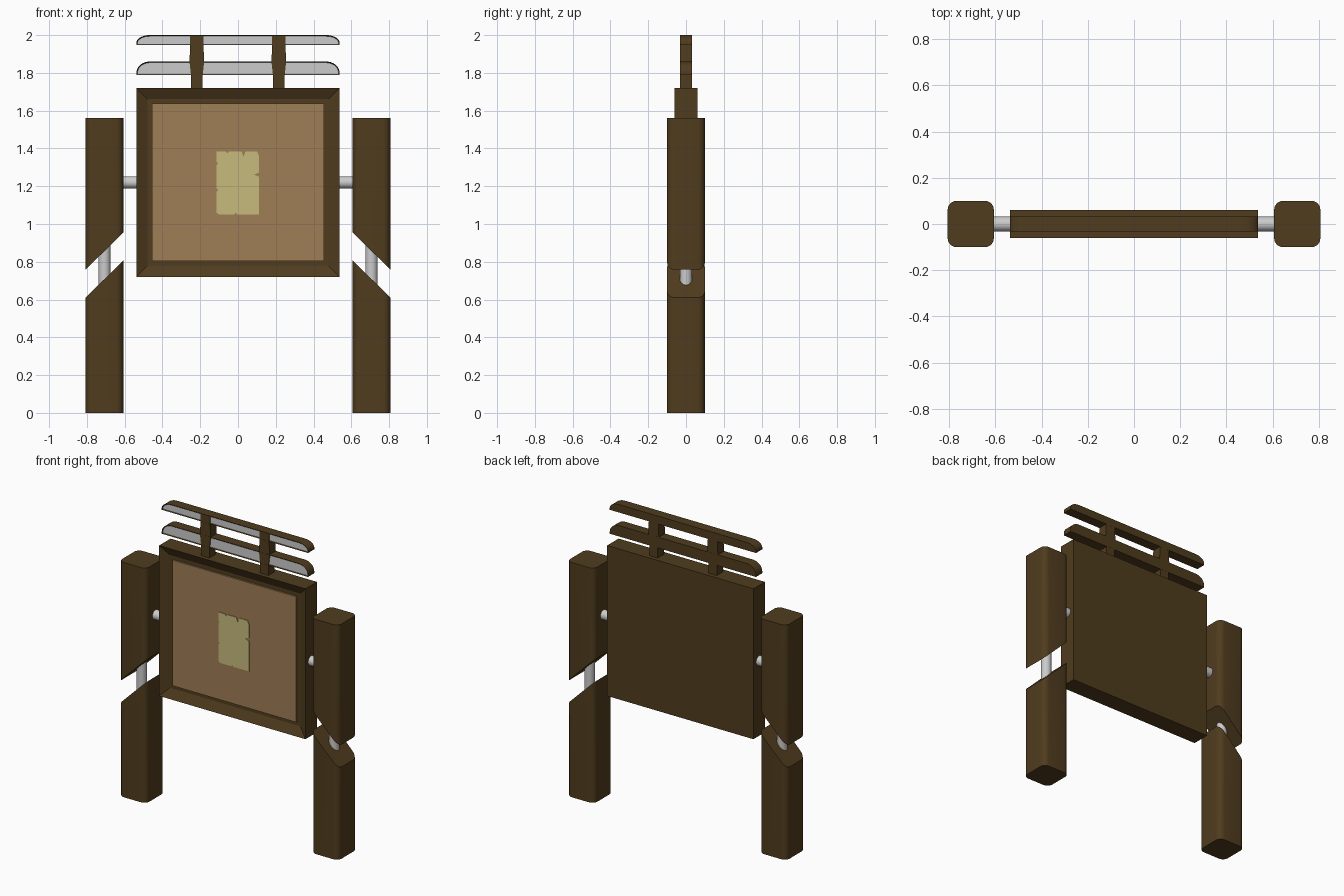
import bpy, bmesh, math
from mathutils import Matrix

if "Cube" in bpy.data.objects:
    bpy.data.objects.remove(bpy.data.objects["Cube"])


def material(name, rgb):
    m = bpy.data.materials.new(name)
    m.diffuse_color = (*rgb, 1)
    m.use_nodes = True
    m.node_tree.nodes["Principled BSDF"].inputs["Base Color"].default_value = m.diffuse_color
    return m


WOOD = material("dark_wood", (0.08, 0.045, 0.013))
BOARD = material("board_tan", (0.35, 0.21, 0.095))
PAPER = material("old_paper", (0.57, 0.50, 0.20))
GREY = material("plain_grey", (0.8, 0.8, 0.8))


def finish(bm, name, *mats, smooth=False):
    bmesh.ops.recalc_face_normals(bm, faces=bm.faces)
    me = bpy.data.meshes.new(name)
    bm.to_mesh(me)
    bm.free()
    ob = bpy.data.objects.new(name, me)
    bpy.context.collection.objects.link(ob)
    for m in mats:
        me.materials.append(m)
    if smooth:
        bpy.ops.object.select_all(action='DESELECT')
        ob.select_set(True)
        bpy.context.view_layer.objects.active = ob
        bpy.ops.object.shade_smooth_by_angle(angle=math.radians(35))
    return ob


def loft(bm, a, b):
    """Closed solid between two matching loops; returns the first cap."""
    va, vb = [bm.verts.new(p) for p in a], [bm.verts.new(p) for p in b]
    n = len(va)
    for i in range(n):
        j = (i + 1) % n
        bm.faces.new((va[i], va[j], vb[j], vb[i]))
    bm.faces.new(vb)
    cap = bm.faces.new(va)
    bmesh.ops.recalc_face_normals(bm, faces=bm.faces)
    return cap


def slab(bm, outline, y0, y1):
    """Extrude an x-z outline from front y0 to back y1; returns front face."""
    return loft(bm, [(x, y0, z) for x, z in outline], [(x, y1, z) for x, z in outline])


def rect(x, z0, z1):
    return [(-x, z0), (x, z0), (x, z1), (-x, z1)]


# Posts: rounded square section, slanted cut across the gap
def post(name, side, z_bottom, z_top):
    h, r, cx, pts = 0.1, 0.038, 0.707, []
    for k, (sx, sy) in enumerate([(1, 1), (-1, 1), (-1, -1), (1, -1)]):
        for i in range(7):
            t = math.pi / 2 * (k + i / 6)
            pts.append((cx + sx * (h - r) + r * math.cos(t), sy * (h - r) + r * math.sin(t)))
    bm = bmesh.new()
    loft(bm, [(side * x, y, z_bottom(x)) for x, y in pts],
         [(side * x, y, z_top(x)) for x, y in pts])
    finish(bm, name, WOOD, smooth=True)


def rod(name, centre, length, rot):
    bm = bmesh.new()
    bmesh.ops.create_cone(bm, cap_ends=True, segments=24, radius1=0.032, radius2=0.032,
                          depth=length, matrix=Matrix.Translation(centre) @ rot)
    finish(bm, name, smooth=True)


for label, s in (("left", -1), ("right", 1)):
    post(label + "_lower_post", s, lambda x: 0, lambda x: 0.807 - 0.985 * (x - 0.607))
    post(label + "_upper_post", s, lambda x: 0.955 - 0.985 * (x - 0.607), lambda x: 1.56)
    rod(label + "_post_rod", (s * 0.707, 0, 0.78), 0.36, Matrix())
    rod(label + "_frame_rod", (s * 0.575, 0, 1.22), 0.12, Matrix.Rotation(math.pi / 2, 4, 'Y'))

# Frame with recessed front
bm = bmesh.new()
front = slab(bm, rect(0.538, 0.72, 1.72), -0.06, 0.06)
bmesh.ops.inset_region(bm, faces=[front], thickness=0.083)
bmesh.ops.translate(bm, verts=front.verts, vec=(0, 0.03, 0))
finish(bm, "frame", WOOD)

# Notice board panel
bm = bmesh.new()
slab(bm, rect(0.455, 0.803, 1.637), -0.04, -0.029)
finish(bm, "board_panel", BOARD)

# Torn paper sheet
outline = [(-0.114, 1.06), (-0.10, 1.05), (-0.02, 1.05), (-0.012, 1.062), (-0.004, 1.05),
           (0.111, 1.05), (0.111, 1.25), (0.085, 1.262), (0.111, 1.272), (0.111, 1.36),
           (0.10, 1.385), (0.04, 1.385), (0.03, 1.355), (0.018, 1.385), (-0.045, 1.385),
           (-0.055, 1.375), (-0.065, 1.385), (-0.114, 1.385), (-0.114, 1.33),
           (-0.106, 1.32), (-0.114, 1.31), (-0.114, 1.19), (-0.104, 1.18), (-0.114, 1.17)]
bm = bmesh.new()
slab(bm, outline, -0.044, -0.039)
finish(bm, "paper_sheet", PAPER)

# Top rails with rounded upper corners and grey inset fronts
for label, z0, z1 in (("lower", 1.788, 1.86), ("upper", 1.947, 2.0)):
    rx, rz = 0.07, z1 - z0 - 0.012
    arc = [(0.538 - rx + rx * math.cos(t), z1 - rz + rz * math.sin(t))
           for t in (math.pi / 2 * i / 8 for i in range(9))]
    bm = bmesh.new()
    front = slab(bm, [(-0.538, z0), (0.538, z0)] + arc + [(-x, z) for x, z in reversed(arc)],
                 -0.033, 0.033)
    bmesh.ops.inset_region(bm, faces=[front], thickness=0.006)
    bmesh.ops.translate(bm, verts=front.verts, vec=(0, 0.006, 0))
    front.material_index = 1
    finish(bm, label + "_rail", WOOD, GREY)

# Rail supports
side = [(0.031, 1.70), (0.031, 1.788), (0.039, 1.86), (0.035, 1.947), (0.035, 1.999)]
for label, cx in (("left", -0.218), ("right", 0.216)):
    bm = bmesh.new()
    slab(bm, [(cx + w, z) for w, z in side] + [(cx - w, z) for w, z in reversed(side)],
         -0.0325, 0.0325)
    finish(bm, label + "_rail_support", WOOD)
